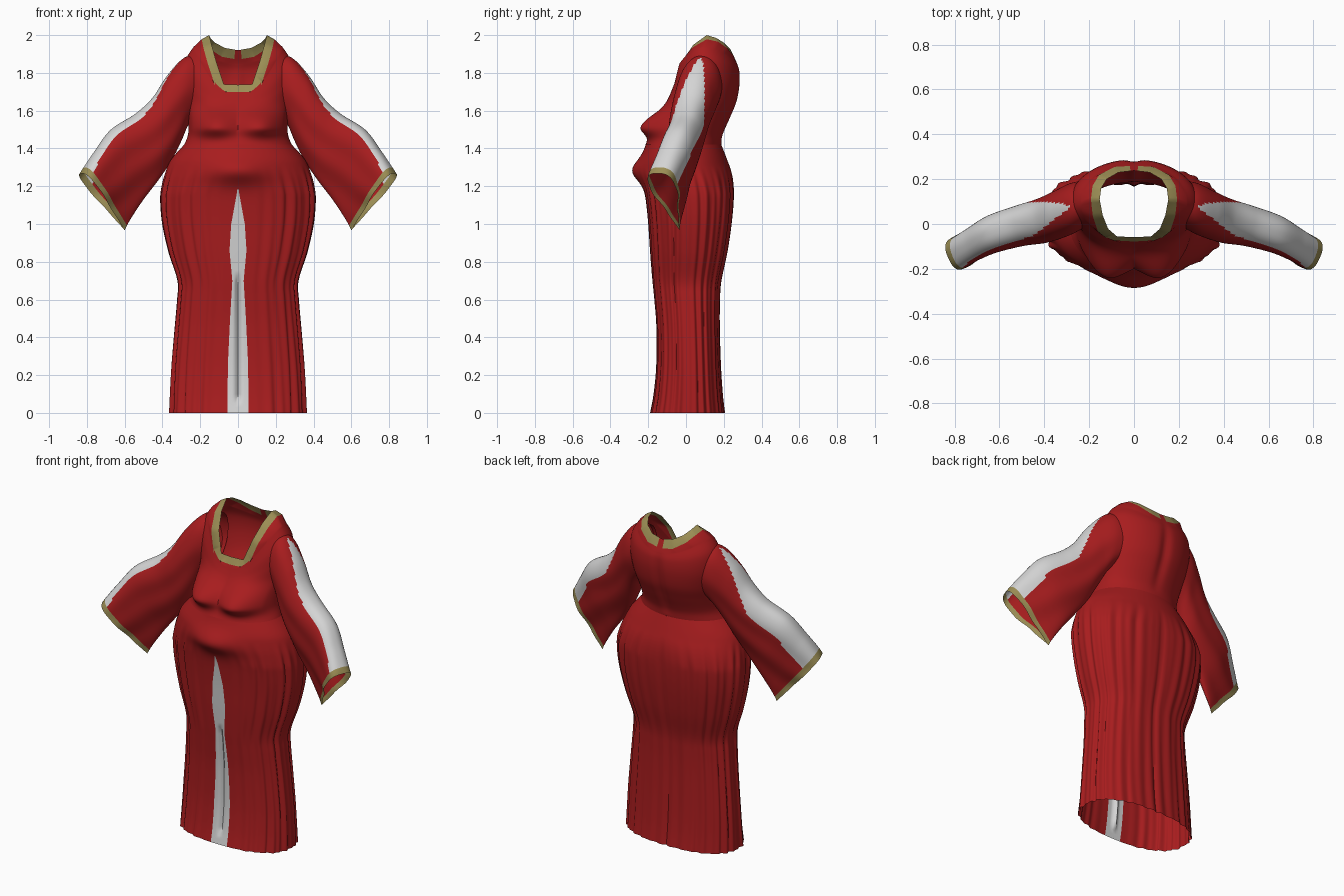
import bpy, bmesh
from math import sin, cos, pi, exp, radians, asin
from mathutils import Vector

if "Cube" in bpy.data.objects:
    bpy.data.objects.remove(bpy.data.objects["Cube"], do_unlink=True)


def material(name, rgb):
    m = bpy.data.materials.new(name)
    m.use_nodes = True
    m.diffuse_color = (*rgb, 1)
    m.node_tree.nodes["Principled BSDF"].inputs["Base Color"].default_value = (*rgb, 1)
    return m


MATS = [material("red_cloth", (0.39, 0.012, 0.013)),
        material("white_panel", (0.66, 0.66, 0.66)),
        material("gold_trim", (0.33, 0.27, 0.09))]
RED, WHITE, GOLD = range(3)


def spline(rows, steps):
    """Smooth rows of numbers into a denser list."""
    out = []
    for i in range(len(rows) - 1):
        quad = [rows[max(i - 1, 0)], rows[i], rows[i + 1], rows[min(i + 2, len(rows) - 1)]]
        for s in range(steps):
            t = s / steps
            out.append([b + t / 2 * (c - a + t * (2*a - 5*b + 4*c - d + t * (3*b - a - 3*c + d)))
                        for a, b, c, d in zip(*quad)])
    return out + [list(rows[-1])]


def along(points, u):
    """Piecewise linear value at u, first entry of each point is its key."""
    for p, q in zip(points, points[1:]):
        if u <= q[0]:
            f = (u - p[0]) / (q[0] - p[0])
            return [a + (b - a) * f for a, b in zip(p[1:], q[1:])]
    return list(points[-1][1:])


def clamp(v):
    return min(max(v, 0), 1)


def sheet(name, rings, rule, sharp=50):
    """Closed rings joined into a cloth sheet; rule(ring, column) gives the colour."""
    bm = bmesh.new()
    grid = [[bm.verts.new(p) for p in ring] for ring in rings]
    n = len(grid[0])
    for i in range(len(grid) - 1):
        for j in range(n):
            k = (j + 1) % n
            f = bm.faces.new((grid[i][j], grid[i][k], grid[i + 1][k], grid[i + 1][j]))
            f.material_index = rule(i, j)
    bmesh.ops.recalc_face_normals(bm, faces=bm.faces)
    me = bpy.data.meshes.new(name)
    bm.to_mesh(me)
    bm.free()
    for m in MATS:
        me.materials.append(m)
    ob = bpy.data.objects.new(name, me)
    bpy.context.collection.objects.link(ob)
    bpy.ops.object.select_all(action='DESELECT')
    ob.select_set(True)
    bpy.context.view_layer.objects.active = ob
    bpy.ops.object.shade_smooth_by_angle(angle=radians(sharp))


def mirrored(half):
    """Half ring from front centre to back centre, closed across x = 0."""
    half[0].x = half[-1].x = 0
    return half + [Vector((-p.x, p.y, p.z)) for p in half[-2:0:-1]]


# Skirt: height, half width, front, back
skirt_rows = [(0, .362, -.19, .203), (.1, .358, -.172, .192), (.25, .35, -.158, .183),
              (.45, .333, -.157, .178), (.6, .32, -.168, .18), (.7, .318, -.178, .188),
              (.85, .365, -.19, .22), (1, .398, -.2, .243), (1.12, .408, -.212, .254),
              (1.2, .402, -.224, .254), (1.27, .385, -.234, .243), (1.34, .355, -.234, .218),
              (1.42, .285, -.213, .187)]
panel_width = [(0, .055), (.25, .054), (.5, .042), (.7, .03), (.86, .045),
               (1, .036), (1.18, .003), (1.42, .03)]
HALF, PANEL = 120, 5
skirt_rings, skirt_z = [], []
for z, w, yf, yb in spline(skirt_rows, 5):
    mid = (yf + yb) / 2
    fade = clamp((1.31 - z) / .15)
    # Slightly squared cross-section below the belly
    power = 1 - .15 * fade
    width = along(panel_width, z)[0]
    edge = asin((width / w) ** (1 / power))
    half = []
    for j in range(HALF + 1):
        if j <= PANEL:
            a = asin((width * j / PANEL / w) ** (1 / power))
        else:
            a = edge + (pi - edge) * (j - PANEL) / (HALF - PANEL)
        calm = clamp((a - .15) / .25) * fade
        wave = abs(sin(10.5 * a + .5 * sin(3 * a + 2 * z))) - .6 + .4 * sin(33 * a + 2 * z)
        r = 1 + .03 * calm * wave
        front = 1 if cos(a) > 0 else -1
        x = w * max(sin(a), 0) ** power * r
        y = mid - (yb - yf) / 2 * front * abs(cos(a)) ** power * r
        # Belly, then seam creases at the front and back centre
        if front > 0:
            y -= .05 * exp(-(x / .15) ** 2 - ((z - 1.28) / .065) ** 2)
            if .06 < z < .72:
                y += .02 * exp(-(x / .012) ** 2)
        else:
            y -= .012 * exp(-(x / .015) ** 2) * fade
        half.append(Vector((x, y, z)))
    skirt_rings.append(mirrored(half))
    skirt_z.append(z)


def skirt_colour(i, j):
    return WHITE if min(j, 2 * HALF - 1 - j) < PANEL and skirt_z[i + 1] < 1.19 else RED


sheet("skirt", skirt_rings, skirt_colour, 60)

# Bodice: half width, front, back, then height at front, side and back
bodice_rows = [(.285, -.213, .187, 1.42, 1.42, 1.42), (.268, -.19, .193, 1.46, 1.46, 1.46),
               (.262, -.172, .208, 1.5, 1.5, 1.5), (.264, -.145, .24, 1.56, 1.57, 1.57),
               (.274, -.12, .272, 1.6, 1.65, 1.65), (.288, -.105, .287, 1.63, 1.76, 1.74),
               (.278, -.095, .285, 1.655, 1.865, 1.81), (.235, -.085, .272, 1.68, 1.938, 1.85)]
# Neckline edges from front centre to back centre
neck_outer = [(0, 0, -.078, 1.698), (.15, .112, -.072, 1.702), (.33, .16, -.035, 1.85),
              (.42, .184, .035, 1.935), (.5, .192, .11, 1.978), (.6, .185, .17, 1.965),
              (.7, .155, .22, 1.93), (.85, .085, .255, 1.885), (1, 0, .26, 1.87)]
neck_inner = [(0, 0, -.058, 1.737), (.15, .075, -.056, 1.74), (.33, .115, -.022, 1.86),
              (.42, .14, .04, 1.95), (.5, .153, .11, 2.0), (.6, .146, .16, 1.985),
              (.7, .122, .2, 1.96), (.85, .07, .23, 1.932), (1, 0, .238, 1.92)]
BH = 60
bodice_rings = []
for w, yf, yb, zf, zs, zb in spline(bodice_rows, 6):
    mid = (yf + yb) / 2
    half = []
    for j in range(BH + 1):
        a = pi * j / BH
        x, y = w * sin(a), mid - (yb - yf) / 2 * cos(a)
        z = zs + ((zf if cos(a) > 0 else zb) - zs) * cos(a) ** 2
        if cos(a) > 0:
            # Bust
            dz = (z - 1.515) / (.09 if z > 1.515 else .055)
            y -= .094 * exp(-((x - .13) / .12) ** 2 - dz * dz) * clamp(2.5 * cos(a))
        else:
            # Spine groove
            y -= .016 * exp(-(x / .03) ** 2) * max(0, 1 - ((z - 1.65) / .22) ** 2)
        half.append(Vector((x, y, z)))
    bodice_rings.append(mirrored(half))
for rim in (neck_outer, neck_inner):
    bodice_rings.append(mirrored([Vector(along(rim, j / BH)) for j in range(BH + 1)]))


def bodice_colour(i, j):
    back_gap = abs(j + .5 - BH) < 2
    return GOLD if i == len(bodice_rings) - 2 and not back_gap else RED


sheet("bodice", bodice_rings, bodice_colour)

# Sleeves: top edge point, bottom edge point, half thickness, teardrop taper
sleeve_rows = [(.19, .1, 1.9, .22, .09, 1.58, .1, 0), (.285, .075, 1.88, .265, .065, 1.52, .118, .1),
               (.375, .04, 1.785, .3, .04, 1.44, .118, .2), (.45, .01, 1.67, .35, .02, 1.34, .115, .3),
               (.54, -.01, 1.585, .42, 0, 1.235, .11, .4), (.67, -.055, 1.5, .5, -.01, 1.13, .108, .55),
               (.755, -.105, 1.385, .56, -.025, 1.04, .103, .75), (.81, -.142, 1.3, .588, -.032, .992, .105, .92),
               (.828, -.152, 1.268, .6, -.035, .967, .105, .95)]
COLS, STEPS = 72, 10
sleeve_data = spline(sleeve_rows, STEPS)


def sleeve_colour(i, j):
    if i >= len(sleeve_data) - 1 - STEPS:
        return GOLD
    # Stripe along the outside, tapering to a point at the shoulder
    angle = ((j + .5) / COLS * 360 + 180) % 360 - 180
    reach = clamp((sleeve_data[i][0] - .27) / .22)
    return WHITE if abs(angle - 16 * reach) < (47 + .18 * i) * reach else RED


for side, name in ((1, "left_sleeve"), (-1, "right_sleeve")):
    rings = []
    for i, row in enumerate(sleeve_data):
        t = i / (len(sleeve_data) - 1)
        top, low = Vector(row[:3]), Vector(row[3:6])
        across = Vector((.4 * t, 1 - .1 * t, 0))
        ring = []
        for j in range(COLS):
            phi = 2 * pi * j / COLS
            s = ((1 - cos(phi)) / 2) ** (1 + .3 * t)
            fold = 1 + .2 * t * s * sin(14 * s + 9 * t)
            p = top.lerp(low, s) + across * row[6] * sin(phi) * (1 - row[7] * s) * fold
            ring.append(Vector((p.x * side, p.y, p.z)))
        rings.append(ring)
    sheet(name, rings, sleeve_colour)
